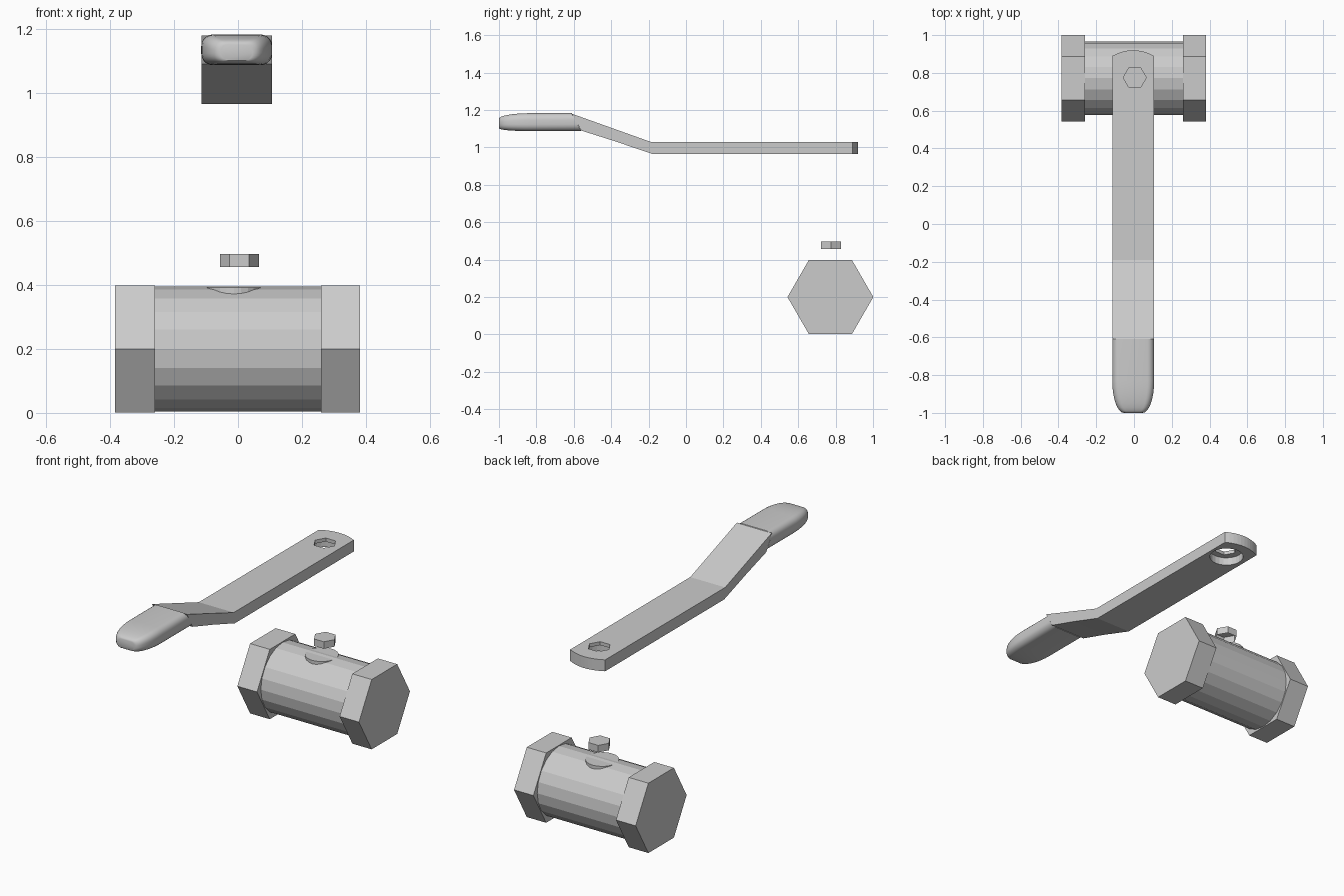
import bpy, bmesh, math

if "Cube" in bpy.data.objects:
    bpy.data.objects.remove(bpy.data.objects["Cube"])

CY, CZ = 0.772, 0.2   # valve body axis


def loft(name, rings, bottom_cap=True):
    """Skin matching rings of points into a closed solid."""
    bm = bmesh.new()
    loops = [[bm.verts.new(p) for p in r] for r in rings]
    n = len(loops[0])
    for a, b in zip(loops, loops[1:]):
        for i in range(n):
            j = (i + 1) % n
            bm.faces.new((a[i], a[j], b[j], b[i]))
    first, last = bm.faces.new(loops[0][::-1]), bm.faces.new(loops[-1])
    bmesh.ops.recalc_face_normals(bm, faces=bm.faces[:])
    if not bottom_cap:
        bmesh.ops.delete(bm, geom=[first], context='FACES')
    me = bpy.data.meshes.new(name)
    bm.to_mesh(me)
    bm.free()
    ob = bpy.data.objects.new(name, me)
    bpy.context.collection.objects.link(ob)
    return ob


def circle(n, r):
    return [(r * math.cos(2 * math.pi * i / n), r * math.sin(2 * math.pi * i / n)) for i in range(n)]


def prism_x(name, n, r, x0, x1):
    return loft(name, [[(x, CY + a, CZ + b) for a, b in circle(n, r)] for x in (x0, x1)])


def prism_z(name, n, r, x, y, z0, z1, bottom_cap=True):
    return loft(name, [[(x + a, y + b, z) for a, b in circle(n, r)] for z in (z0, z1)], bottom_cap)


# Valve body: faceted barrel, hexagonal ends, stem boss
prism_x("valve_barrel", 20, 0.195, -0.265, 0.265)
prism_x("hex_end_left", 6, 0.2295, -0.384, -0.26)
prism_x("hex_end_right", 6, 0.2295, 0.26, 0.382)
prism_z("stem_boss", 24, 0.087, -0.013, CY, 0.3, 0.392)

# Loose nut, open underneath
prism_z("stem_nut", 6, 0.061, 0.004, 0.775, 0.456, 0.496, False)

# Lever bar: bent side profile swept across its width, with an arched end
profile = [(0.92, 1.03), (-0.19, 1.03), (-0.61, 1.18), (-0.56, 1.09),
           (-0.38, 1.033), (-0.18, 0.965), (0.92, 0.965)]
bar = loft("lever_bar", [[(-0.004 + 0.11 * u, y - (0.03 * u * u if y > 0.9 else 0), z) for y, z in profile]
                         for u in [k / 5 - 1 for k in range(11)]])

# Hexagonal hole with a round counterbore below
for cutter in (prism_z("hole_cutter", 6, 0.061, 0.004, 0.775, 0.9, 1.1),
               prism_z("counterbore_cutter", 24, 0.09, 0.0, 0.775, 0.9, 1.01)):
    mod = bar.modifiers.new(cutter.name, 'BOOLEAN')
    mod.object = cutter
    mod.operation = 'DIFFERENCE'
    mod.solver = 'EXACT'
    cutter.hide_render = True
    cutter.hide_set(True)


# Padded grip: rounded sections tapering to the tip
def grip_ring(y, half_w, z0, z1, radius, slant):
    zc, hz = (z0 + z1) / 2, (z1 - z0) / 2
    ring = []
    for sx, sz, start in ((1, 1, 0), (-1, 1, 90), (-1, -1, 180), (1, -1, 270)):
        for k in range(6):
            a = math.radians(start + 18 * k)
            z = zc + sz * (hz - radius) + radius * math.sin(a)
            x = sx * (half_w - radius) + radius * math.cos(a)
            ring.append((-0.004 + x, y - slant * (z - zc) / hz, z))
    return ring


rings = [grip_ring(-0.585, 0.111, 1.087, 1.183, 0.036, 0.025),
         grip_ring(-0.83, 0.111, 1.087, 1.183, 0.036, 0)]
for k in range(1, 9):
    t = math.radians(90 * k / 8)
    s = 1 - math.cos(t)
    rings.append(grip_ring(-0.83 - 0.17 * math.sin(t), 0.111 - 0.061 * s,
                           1.087 + 0.015 * s, 1.183 - 0.03 * s, 0.036 - 0.012 * s, 0))
grip = loft("lever_grip", rings)
bpy.context.view_layer.objects.active = grip
grip.select_set(True)
bpy.ops.object.shade_smooth_by_angle(angle=math.radians(35))
